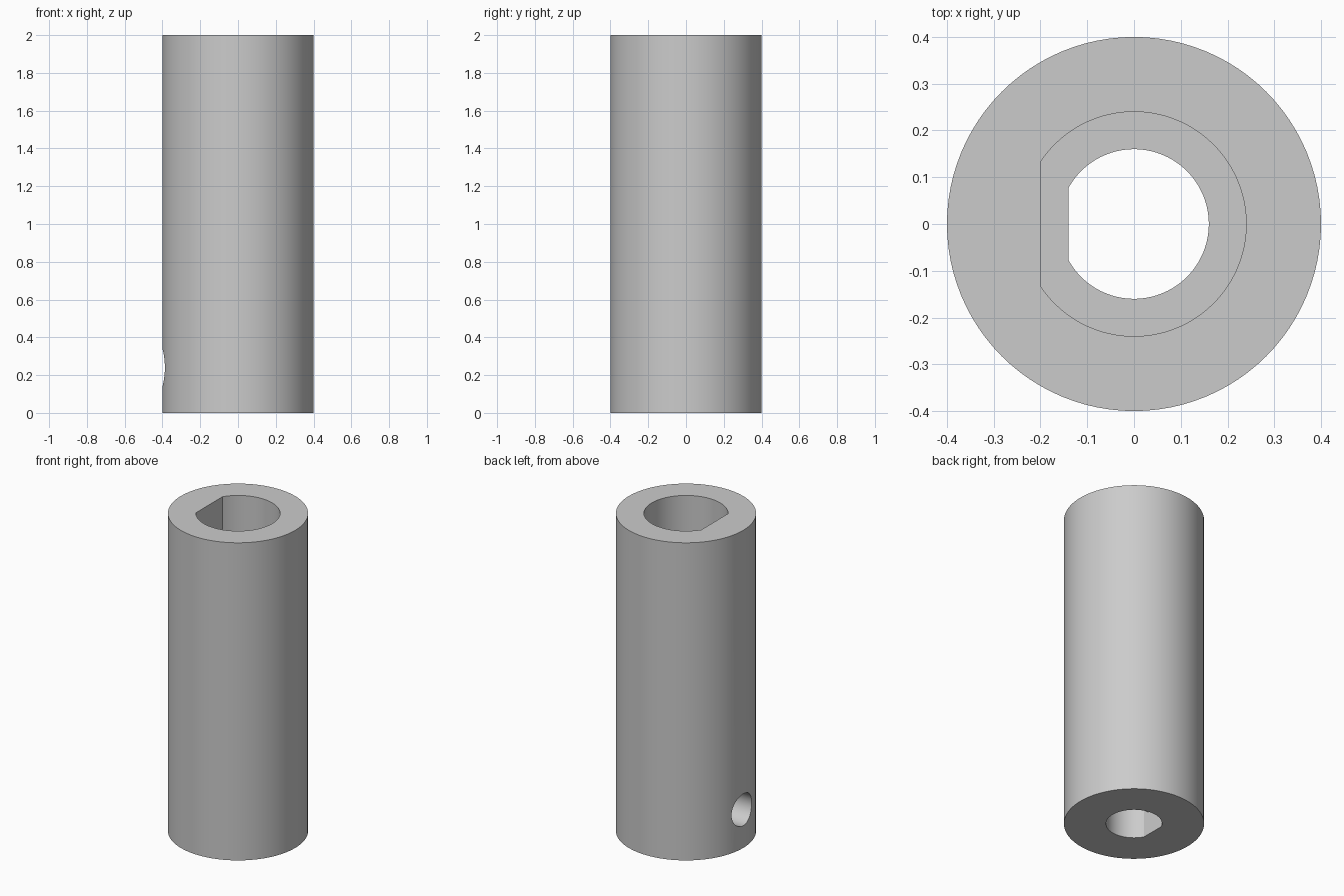
import bpy, bmesh, math
from mathutils import Matrix

if "Cube" in bpy.data.objects:
    bpy.data.objects.remove(bpy.data.objects["Cube"], do_unlink=True)

SEGMENTS = 96
HEIGHT = 2.0
STEP = 1.0  # height where the narrow bore meets the wide bore

grey = bpy.data.materials.new("plain grey")
grey.use_nodes = True
colour = (0.6, 0.6, 0.6, 1)
grey.diffuse_color = colour
grey.node_tree.nodes["Principled BSDF"].inputs["Base Color"].default_value = colour


def prism(name, radius, bottom, top, flat=None):
    """Upright cylinder, optionally cut to a D section at x = -flat."""
    start = math.acos(flat / radius) if flat else 0
    sweep = 2 * (math.pi - start)
    count = SEGMENTS + 1 if flat else SEGMENTS
    bm = bmesh.new()
    ring = []
    for i in range(count):
        angle = start - math.pi + sweep * i / SEGMENTS
        ring.append(bm.verts.new((radius * math.cos(angle), radius * math.sin(angle), bottom)))
    base = bm.faces.new(ring)
    extruded = bmesh.ops.extrude_face_region(bm, geom=[base])["geom"]
    verts = [v for v in extruded if isinstance(v, bmesh.types.BMVert)]
    bmesh.ops.translate(bm, vec=(0, 0, top - bottom), verts=verts)
    bmesh.ops.recalc_face_normals(bm, faces=bm.faces)
    mesh = bpy.data.meshes.new(name)
    bm.to_mesh(mesh)
    bm.free()
    mesh.materials.append(grey)
    obj = bpy.data.objects.new(name, mesh)
    bpy.context.collection.objects.link(obj)
    return obj


# Outer sleeve
sleeve = prism("sleeve", 0.4, 0, HEIGHT)

# Narrow through bore, wide upper bore and the set screw hole on one side
narrow_bore = prism("narrow_bore", 0.16, -0.1, HEIGHT + 0.2, flat=0.14)
wide_bore = prism("wide_bore", 0.24, STEP, HEIGHT + 0.1, flat=0.2)
screw_hole = prism("screw_hole", 0.1, 0.05, 0.6)
screw_hole.data.transform(Matrix.Translation((0, 0, 0.24)) @ Matrix.Rotation(-math.pi / 2, 4, "Y"))

bpy.ops.object.select_all(action="DESELECT")
sleeve.select_set(True)
bpy.context.view_layer.objects.active = sleeve
for cutter in (narrow_bore, wide_bore, screw_hole):
    cutter.hide_render = True
    cut = sleeve.modifiers.new(cutter.name, "BOOLEAN")
    cut.operation = "DIFFERENCE"
    cut.solver = "EXACT"
    cut.object = cutter
    bpy.ops.object.modifier_apply(modifier=cut.name)
    bpy.data.objects.remove(cutter, do_unlink=True)

bpy.ops.object.shade_smooth_by_angle(angle=math.radians(25))
